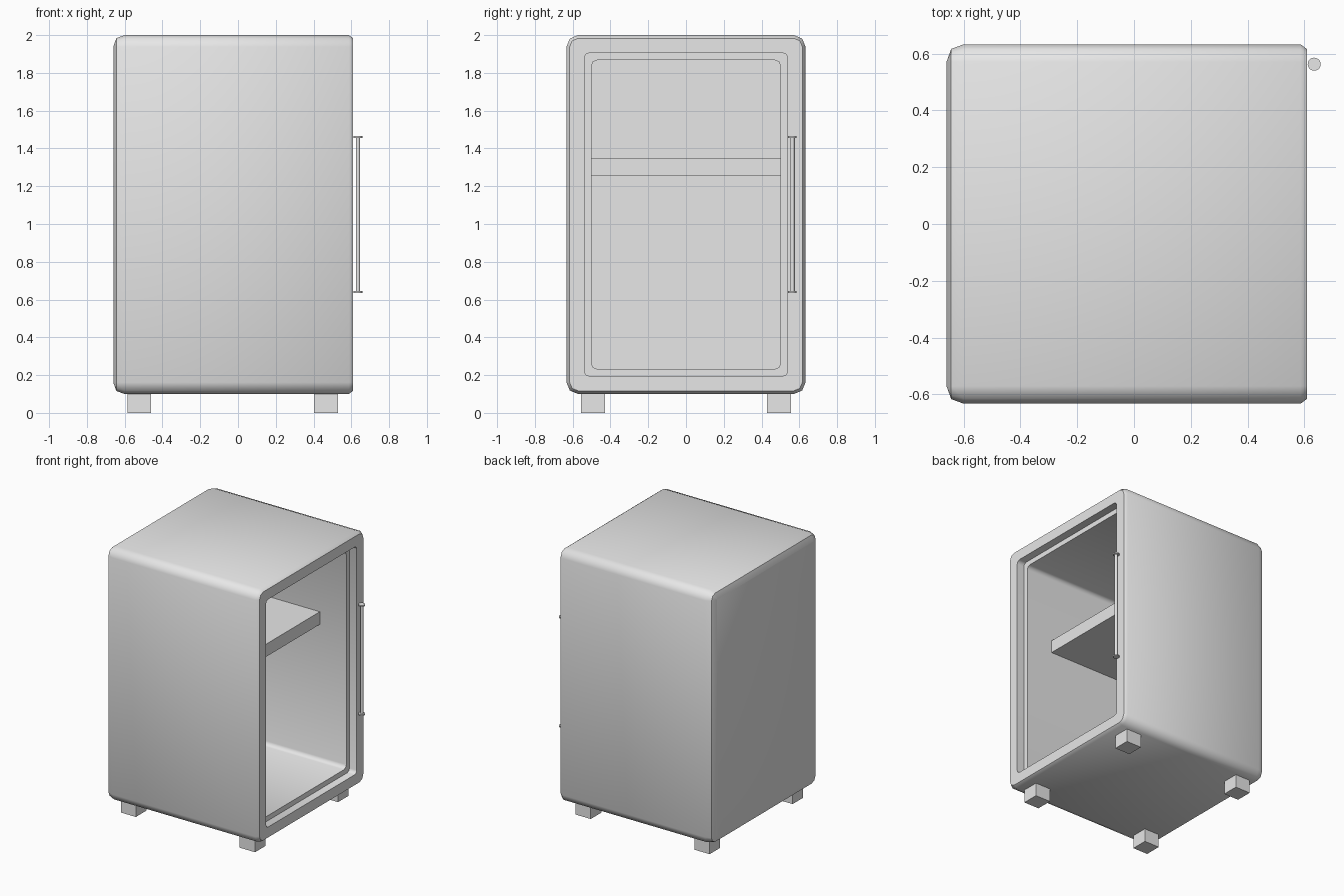
import bpy
import bmesh
from math import sin, cos, pi, radians

cube = bpy.data.objects.get("Cube")
if cube:
    bpy.data.objects.remove(cube, do_unlink=True)

grey = bpy.data.materials.new("light grey")
grey.use_nodes = True
grey.diffuse_color = (0.8, 0.8, 0.8, 1)
grey.node_tree.nodes["Principled BSDF"].inputs["Base Color"].default_value = (0.8, 0.8, 0.8, 1)

MID_Z = 1.05      # height of the cabinet centre
EXTRA = 0.317     # how much taller than wide each half is


def finish(obj, name, smooth=None):
    obj.name = name
    obj.data.materials.append(grey)
    if smooth:
        bpy.ops.object.select_all(action='DESELECT')
        obj.select_set(True)
        bpy.context.view_layer.objects.active = obj
        bpy.ops.object.shade_smooth_by_angle(angle=radians(smooth))
    return obj


def box(name, x, y, z):
    """Box from (low, high) ranges on each axis."""
    bpy.ops.mesh.primitive_cube_add(size=1, location=[(a + b) / 2 for a, b in (x, y, z)])
    obj = bpy.context.object
    for v in obj.data.vertices:
        for i, (a, b) in enumerate((x, y, z)):
            v.co[i] *= b - a
    return finish(obj, name)


def cylinder(name, radius, low, high, sides):
    bpy.ops.mesh.primitive_cylinder_add(vertices=sides, radius=radius, depth=high - low,
                                        location=(0.635, 0.563, (low + high) / 2))
    return finish(bpy.context.object, name, 40)


def rounded_ring(bm, x, half, radius, steps=2):
    """Rounded upright rectangle of vertices at depth x."""
    ring = []
    for corner, (sy, sz) in enumerate(((1, 1), (-1, 1), (-1, -1), (1, -1))):
        for s in range(steps + 1):
            a = (corner + s / steps) * pi / 2
            ring.append(bm.verts.new((x, sy * (half - radius) + radius * cos(a),
                                      MID_Z + sz * (half + EXTRA - radius) + radius * sin(a))))
    return ring


# Cabinet shell: one loft from the back, round the rim and into the hollow
profile = [  # depth, half width, corner radius
    (-0.66, 0.573, 0.003),
    (-0.644, 0.617, 0.045),
    (-0.60, 0.633, 0.062),
    (0.587, 0.633, 0.062),
    (0.61, 0.616, 0.045),
    (0.61, 0.538, 0.025),
    (0.55, 0.538, 0.025),
    (0.55, 0.50, 0.028),
    (-0.53, 0.50, 0.028),
]
bm = bmesh.new()
rings = [rounded_ring(bm, *p) for p in profile]
for a, b in zip(rings, rings[1:]):
    n = len(a)
    for i in range(n):
        j = (i + 1) % n
        bm.faces.new((a[i], a[j], b[j], b[i]))
bm.faces.new(rings[0])
bm.faces.new(rings[-1])
bmesh.ops.recalc_face_normals(bm, faces=bm.faces)
mesh = bpy.data.meshes.new("cabinet_shell")
bm.to_mesh(mesh)
bm.free()
shell = bpy.data.objects.new("cabinet_shell", mesh)
bpy.context.collection.objects.link(shell)
finish(shell, "cabinet_shell", 50)

# Inner shelf
box("shelf", (-0.53, 0.33), (-0.50, 0.50), (1.255, 1.35))

# Four feet
for xname, xr in (("back", (-0.585, -0.46)), ("opening", (0.403, 0.53))):
    for yname, yr in (("right", (-0.555, -0.43)), ("left", (0.43, 0.555))):
        box(f"foot_{xname}_{yname}", xr, yr, (0, 0.105))

# Handle rod with end discs
cylinder("handle_rod", 0.011, 0.64, 1.46, 16)
cylinder("handle_disc_lower", 0.023, 0.636, 0.645, 24)
cylinder("handle_disc_upper", 0.023, 1.456, 1.465, 24)
